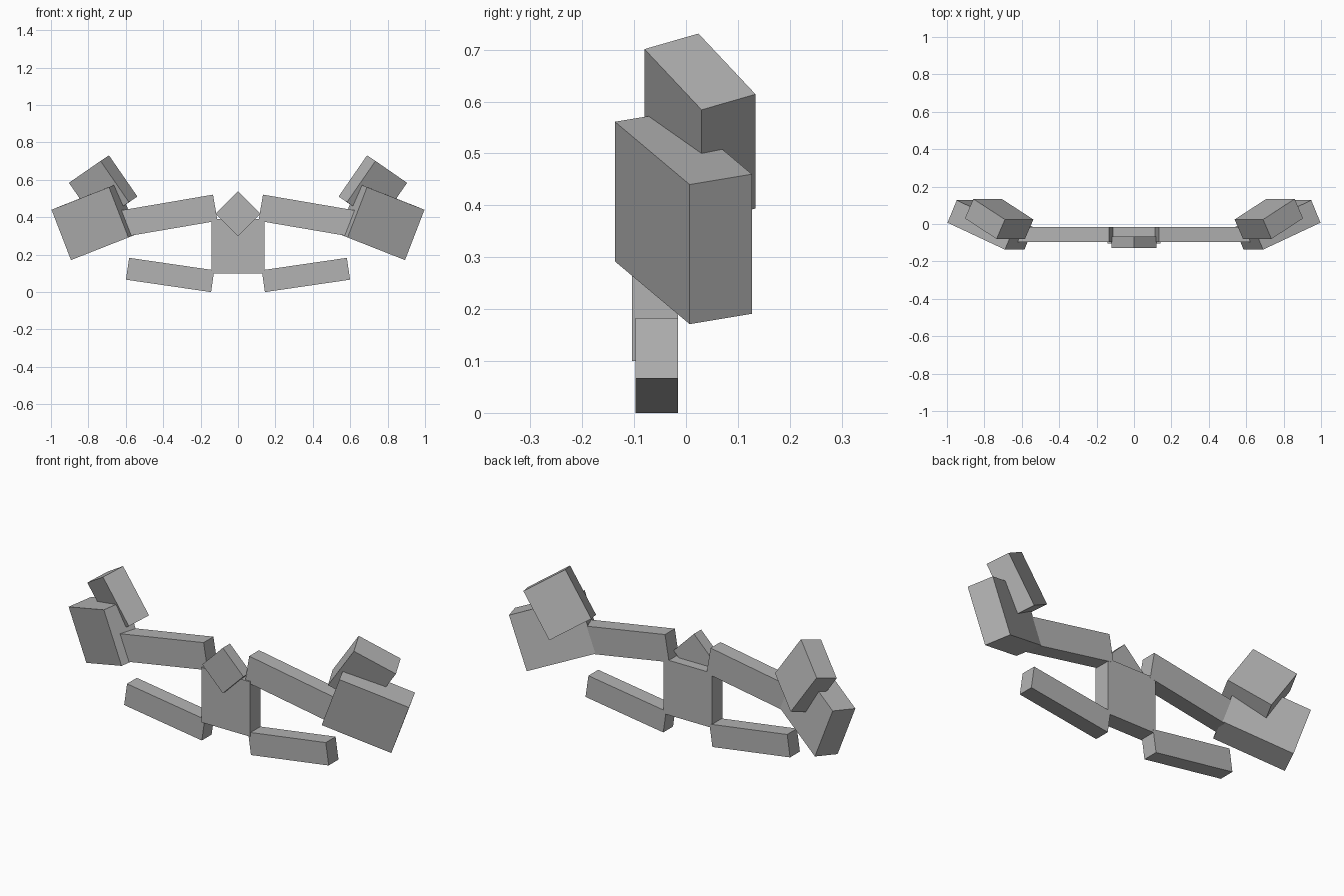
import bpy
import bmesh
from math import radians
from mathutils import Matrix, Vector

cube = bpy.data.objects.get("Cube")
if cube:
    bpy.data.objects.remove(cube, do_unlink=True)

grey = bpy.data.materials.new("plain_grey")
grey.use_nodes = True
grey_colour = (0.45, 0.45, 0.45, 1)
grey.diffuse_color = grey_colour
grey.node_tree.nodes["Principled BSDF"].inputs["Base Color"].default_value = grey_colour


def box(name, matrix):
    """Unit cube shaped and placed by a matrix, with outward normals."""
    bm = bmesh.new()
    bmesh.ops.create_cube(bm, size=1, matrix=matrix)
    bmesh.ops.recalc_face_normals(bm, faces=bm.faces)
    mesh = bpy.data.meshes.new(name)
    bm.to_mesh(mesh)
    bm.free()
    mesh.materials.append(grey)
    obj = bpy.data.objects.new(name, mesh)
    bpy.context.collection.objects.link(obj)


def tilted(centre, size, angle=0):
    """Box turned in the front plane; positive angles raise the +x end."""
    return (Matrix.Translation(centre) @ Matrix.Rotation(radians(-angle), 4, 'Y')
            @ Matrix.Diagonal((*size, 1)))


def from_corner(corner, width, depth, height):
    """Box spanned by three edge vectors leaving one corner."""
    edges = [Vector(e) for e in (width, depth, height)]
    centre = Vector(corner) + sum(edges, Vector()) / 2
    axes = Matrix(edges).transposed().to_4x4()
    return Matrix.Translation(centre) @ axes


def pair(name, matrix):
    """Left part and its mirrored right twin."""
    box("left_" + name, matrix)
    box("right_" + name, Matrix.Scale(-1, 4, (1, 0, 0)) @ matrix)


# Body and diamond-shaped head
box("body", tilted((0, -0.06, 0.245), (0.284, 0.089, 0.29)))
box("head", tilted((0, -0.097, 0.42), (0.17, 0.06, 0.17), 45))

# Legs and upper arms
pair("leg", tilted((0.363, -0.056, 0.0915), (0.46, 0.082, 0.118), 8.3))
pair("upper_arm", tilted((0.37, -0.056, 0.4085), (0.504, 0.082, 0.142), -9.7))

# Large and small blocks at the ends of the arms
pair("forearm", from_corner((0.69, -0.137, 0.561), (0.307, 0.144, -0.121),
                            (-0.049, 0.12, 0.02), (-0.104, 0, -0.269)))
pair("hand", from_corner((0.735, -0.08, 0.701), (0.169, 0.11, -0.117),
                         (-0.045, 0.104, 0.03), (-0.152, 0, -0.22)))
